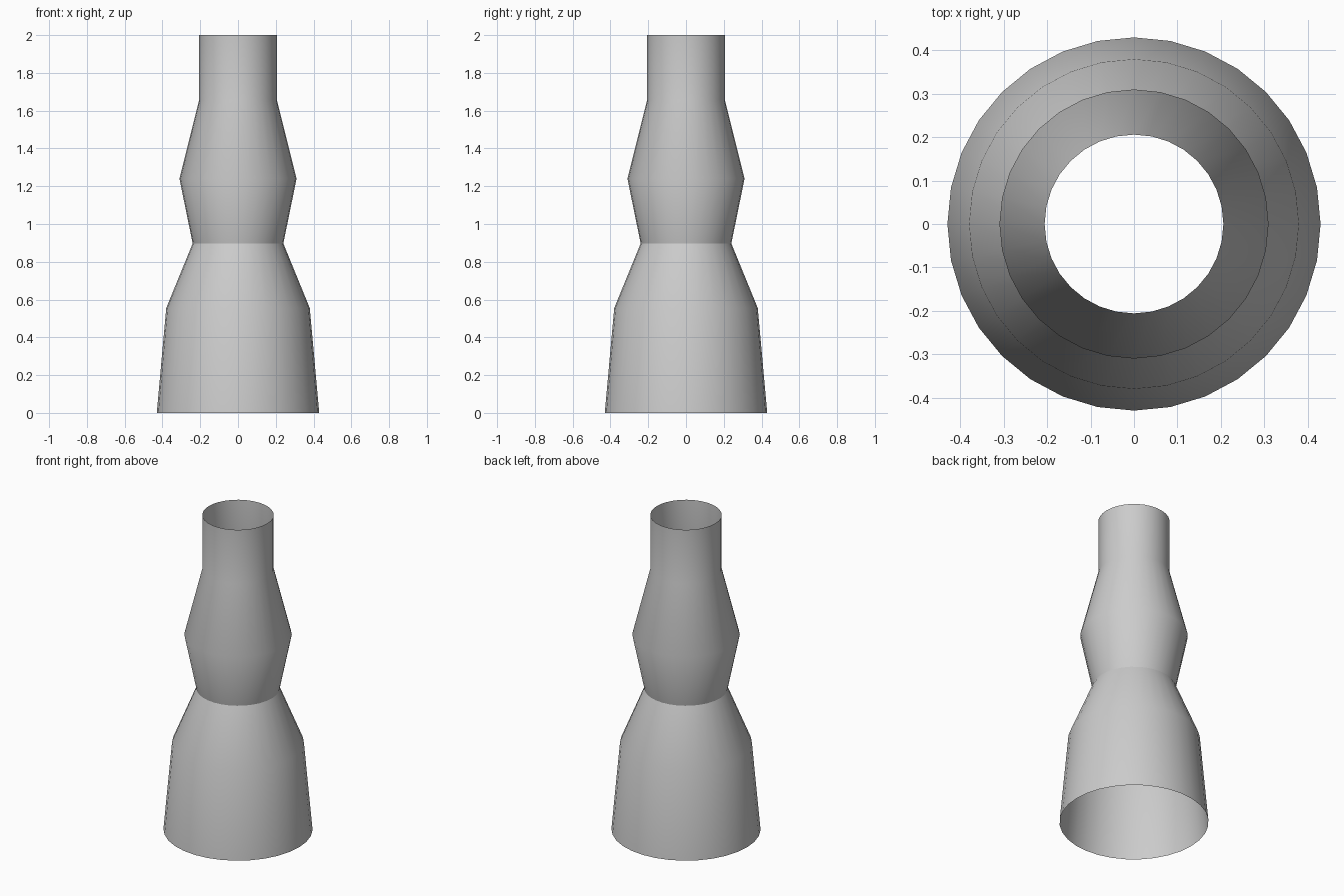
import bpy, bmesh, math

cube = bpy.data.objects.get("Cube")
if cube:
    bpy.data.objects.remove(cube, do_unlink=True)

SIDES = 32
# radius and height from the base up to the mouth
PROFILE = [(0.43, 0), (0.38, 0.555), (0.24, 0.897), (0.31, 1.24), (0.206, 1.655), (0.206, 2)]

# Plain grey for the whole body
grey = bpy.data.materials.new("plain_grey")
grey.use_nodes = True
colour = (0.6, 0.6, 0.6, 1)
grey.diffuse_color = colour
grey.node_tree.nodes["Principled BSDF"].inputs["Base Color"].default_value = colour

# Open tube: rings joined by quads, no caps
bm = bmesh.new()
rings = []
for radius, height in PROFILE:
    angles = [math.tau * i / SIDES for i in range(SIDES)]
    rings.append([bm.verts.new((radius * math.cos(a), radius * math.sin(a), height)) for a in angles])
for low, high in zip(rings, rings[1:]):
    for i in range(SIDES):
        j = (i + 1) % SIDES
        bm.faces.new((low[i], low[j], high[j], high[i]))

mesh = bpy.data.meshes.new("tube_body")
bm.to_mesh(mesh)
bm.free()
mesh.materials.append(grey)
body = bpy.data.objects.new("tube_body", mesh)
bpy.context.collection.objects.link(body)

# Smooth shading, keeping the waist crease sharp
bpy.ops.object.select_all(action="DESELECT")
body.select_set(True)
bpy.context.view_layer.objects.active = body
bpy.ops.object.shade_smooth_by_angle(angle=math.radians(30))
